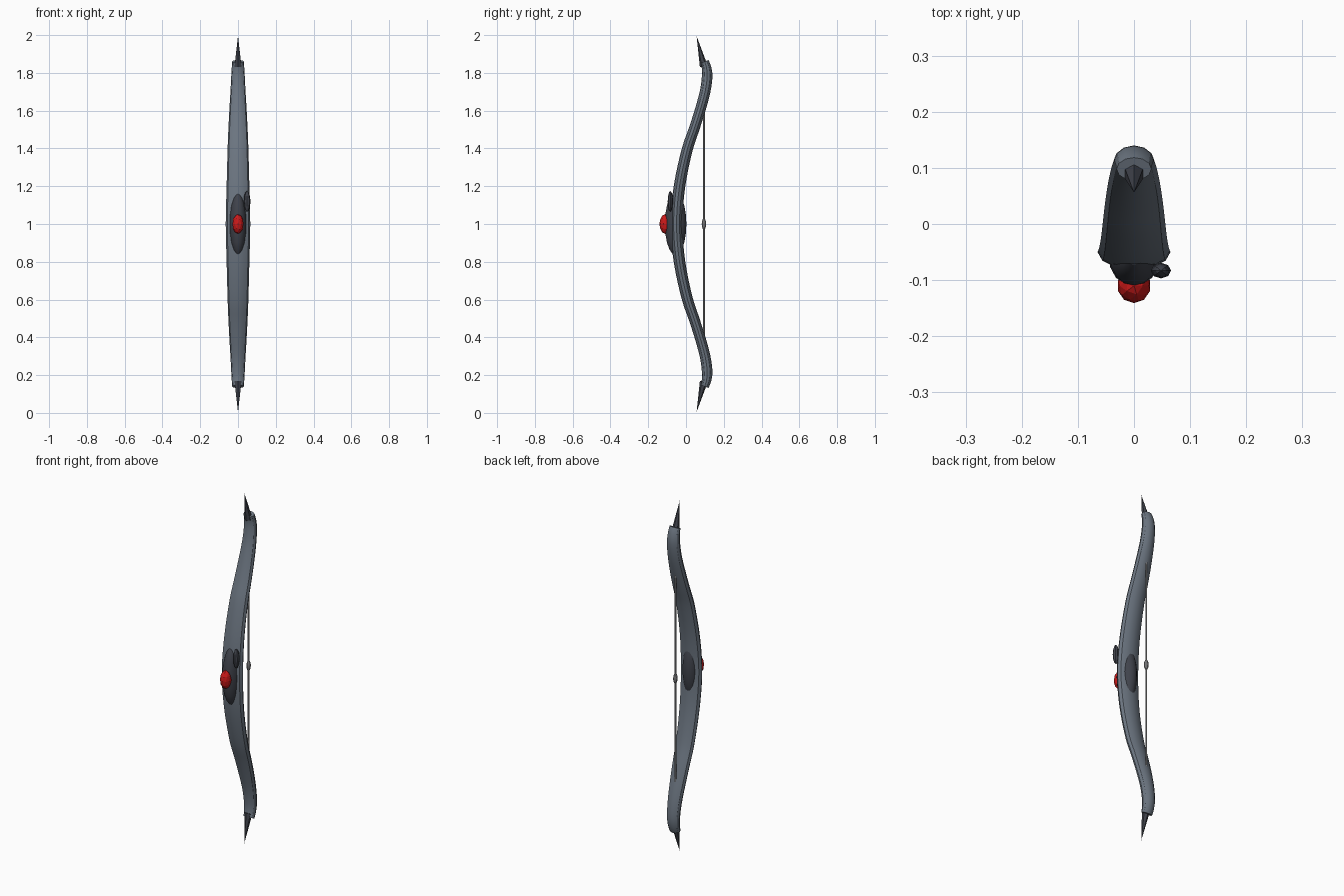
import bpy, bmesh, math
from mathutils import Vector, Matrix

if "Cube" in bpy.data.objects:
    bpy.data.objects.remove(bpy.data.objects["Cube"])


def add_mesh(name, bm, color, smooth=None):
    bmesh.ops.recalc_face_normals(bm, faces=bm.faces[:])
    me = bpy.data.meshes.new(name)
    bm.to_mesh(me)
    bm.free()
    ob = bpy.data.objects.new(name, me)
    bpy.context.collection.objects.link(ob)
    me.materials.append(color)
    if smooth:
        bpy.ops.object.select_all(action='DESELECT')
        ob.select_set(True)
        bpy.context.view_layer.objects.active = ob
        bpy.ops.object.shade_smooth_by_angle(angle=math.radians(smooth))
    return ob


def material(name, rgb):
    m = bpy.data.materials.new(name)
    m.diffuse_color = (*rgb, 1)
    m.use_nodes = True
    m.node_tree.nodes["Principled BSDF"].inputs["Base Color"].default_value = m.diffuse_color
    return m


steel = material("steel", (0.15, 0.18, 0.22))
dark = material("dark_steel", (0.05, 0.055, 0.07))
red = material("red", (0.6, 0.01, 0.01))
cord = material("cord", (0.3, 0.3, 0.31))


def ellipsoid(name, loc, radii, color, u=16, v=10, smooth=30):
    bm = bmesh.new()
    bmesh.ops.create_uvsphere(bm, u_segments=u, v_segments=v, radius=1)
    bm.transform(Matrix.Translation(loc) @ Matrix.Diagonal((*radii, 1)))
    return add_mesh(name, bm, color, smooth)


def cone(name, start, end, r1, r2, sides, color, smooth=None, squash=1):
    a, b = Vector(start), Vector(end)
    bm = bmesh.new()
    bmesh.ops.create_cone(bm, cap_ends=True, segments=sides, radius1=r1, radius2=r2, depth=(b - a).length)
    rot = (b - a).to_track_quat('Z', 'Y').to_matrix().to_4x4()
    bm.transform(Matrix.Translation((a + b) / 2) @ rot @ Matrix.Diagonal((squash, 1, 1, 1)))
    return add_mesh(name, bm, color, smooth)


# Recurved limbs: elliptical section swept along a mirrored path (y, height from centre, half width, half depth)
half = [(-.05, 0, .065, .031), (-.044, .12, .0625, .031), (-.026, .25, .059, .030), (.008, .4, .055, .029),
        (.042, .5, .051, .028), (.074, .6, .046, .028), (.101, .7, .040, .028), (.112, .78, .036, .028),
        (.108, .83, .033, .025), (.098, .86, .031, .022)]
path = [(y, 1 - h, w, d) for y, h, w, d in half[:0:-1]] + [(y, 1 + h, w, d) for y, h, w, d in half]


def spline(p0, p1, p2, p3, t):
    return [.5 * (2 * b + (c - a) * t + (2 * a - 5 * b + 4 * c - d) * t * t + (3 * b - a - 3 * c + d) * t ** 3)
            for a, b, c, d in zip(p0, p1, p2, p3)]


stations = []
for i in range(len(path) - 1):
    p = [path[max(0, min(len(path) - 1, i + k))] for k in (-1, 0, 1, 2)]
    stations += [spline(*p, t / 3) for t in range(3)]
stations.append(path[-1])

bm = bmesh.new()
rings = []
SIDES = 12
for i, (y, z, w, d) in enumerate(stations):
    a, b = stations[max(0, i - 1)], stations[min(len(stations) - 1, i + 1)]
    tangent = Vector((0, b[0] - a[0], b[1] - a[1])).normalized()
    normal = Vector((0, tangent.z, -tangent.y))
    rings.append([bm.verts.new(Vector((0, y, z)) + Vector((w, 0, 0)) * math.cos(q) + normal * d * math.sin(q))
                  for q in (math.tau * k / SIDES for k in range(SIDES))])
for r, s in zip(rings, rings[1:]):
    for k in range(SIDES):
        n = (k + 1) % SIDES
        bm.faces.new((r[k], r[n], s[n], s[k]))
bm.faces.new(rings[0])
bm.faces.new(rings[-1])
add_mesh("limbs", bm, steel, 30)

# Grip, arrow rest and gem
ellipsoid("grip", (0, -.055, 1), (.046, .057, .165), dark)
ellipsoid("arrow_rest", (.048, -.083, 1.12), (.018, .014, .055), dark, 8, 6)
bm = bmesh.new()
bmesh.ops.create_icosphere(bm, subdivisions=2, radius=1)
bm.transform(Matrix.Translation((0, -.11, 1)) @ Matrix.Diagonal((.03, .031, .052, 1)))
add_mesh("gem", bm, red)

# Pointed tips
for name, s in (("upper_tip", 1), ("lower_tip", -1)):
    cone(name, (0, .094, 1 + s * .835), (0, .056, 1 + s * .995), .021, 0, 6, dark)

# String and nocking bead
cone("string", (0, .095, .14), (0, .095, 1.86), .005, .005, 6, cord, 40)
ellipsoid("nocking_point", (0, .095, 1), (.012, .012, .03), cord, 8, 6)
